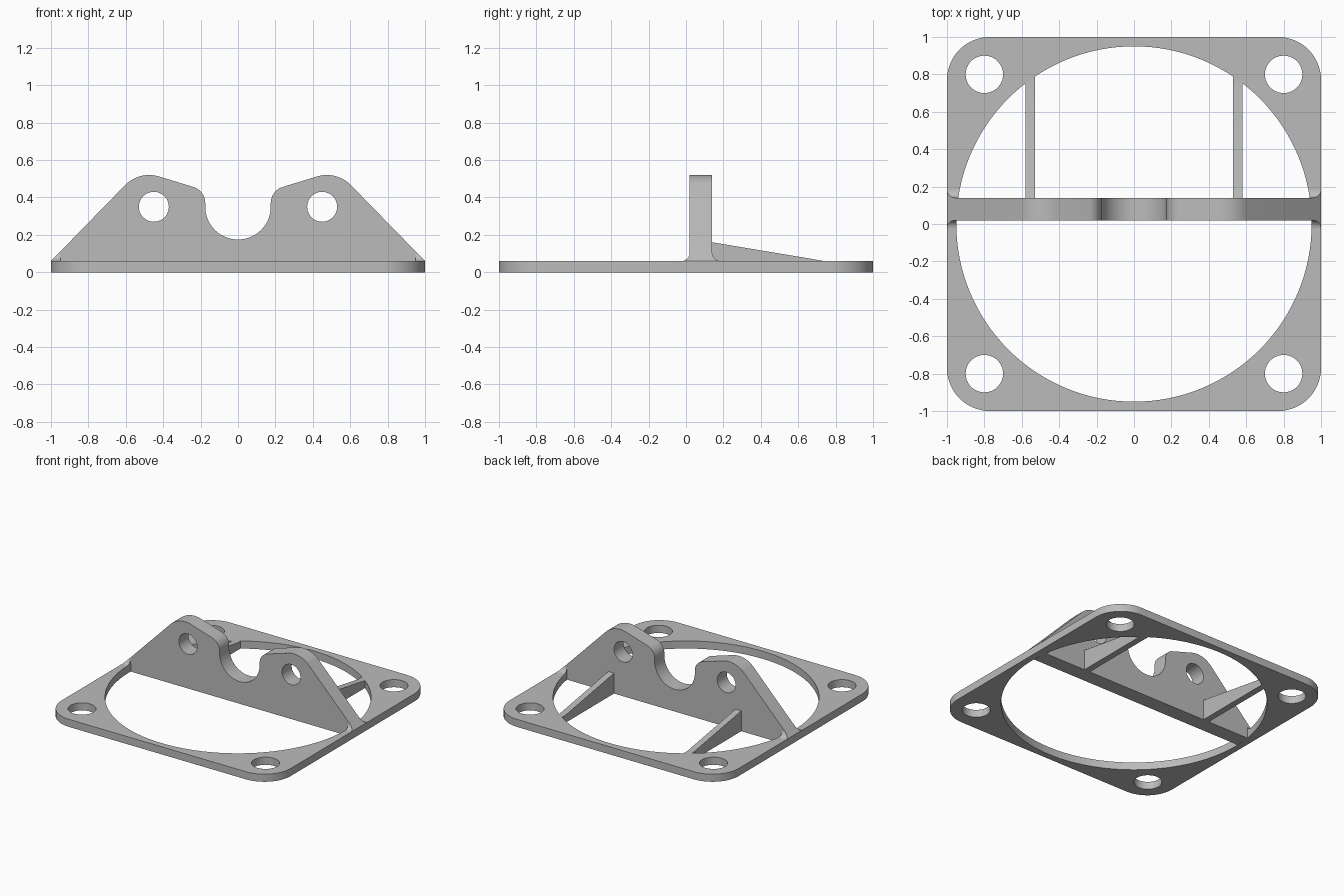
import bpy, bmesh
from math import cos, sin, radians
from mathutils import Vector

if "Cube" in bpy.data.objects:
    bpy.data.objects.remove(bpy.data.objects["Cube"], do_unlink=True)

grey = bpy.data.materials.new("plain grey")
grey.use_nodes = True
grey.diffuse_color = (0.5, 0.5, 0.5, 1)
grey.node_tree.nodes["Principled BSDF"].inputs["Base Color"].default_value = grey.diffuse_color


def arc(cx, cy, r, start, end, steps):
    """Points along an arc, angles in degrees."""
    angles = [radians(start + (end - start) * i / steps) for i in range(steps + 1)]
    return [(cx + r * cos(a), cy + r * sin(a)) for a in angles]


def circle(cx, cy, r, steps):
    return arc(cx, cy, r, 0, 360, steps)[:-1]


def prism(name, outline, axis, low, high):
    """Extrude a 2D outline along an axis between two positions."""
    place = {"x": lambda u, v: (low, u, v),
             "y": lambda u, v: (u, low, v),
             "z": lambda u, v: (u, v, low)}[axis]
    bm = bmesh.new()
    face = bm.faces.new([bm.verts.new(place(u, v)) for u, v in outline])
    grown = bmesh.ops.extrude_face_region(bm, geom=[face])["geom"]
    shift = Vector([(high - low) * (axis == a) for a in "xyz"])
    bmesh.ops.translate(bm, vec=shift,
                        verts=[g for g in grown if isinstance(g, bmesh.types.BMVert)])
    bmesh.ops.recalc_face_normals(bm, faces=bm.faces)
    mesh = bpy.data.meshes.new(name)
    bm.to_mesh(mesh)
    bm.free()
    mesh.materials.append(grey)
    ob = bpy.data.objects.new(name, mesh)
    bpy.context.collection.objects.link(ob)
    return ob


def cut(ob, cutters):
    """Subtract the cutters, apply the result and delete the cutters."""
    for c in cutters:
        mod = ob.modifiers.new("cut", "BOOLEAN")
        mod.operation, mod.solver, mod.object = "DIFFERENCE", "EXACT", c
    bpy.context.view_layer.update()
    graph = bpy.context.evaluated_depsgraph_get()
    mesh = bpy.data.meshes.new_from_object(ob.evaluated_get(graph))
    ob.modifiers.clear()
    ob.data = mesh
    for c in cutters:
        bpy.data.objects.remove(c, do_unlink=True)


def bore():
    return prism("bore_cutter", circle(0, 0, 0.95, 128), "z", -0.2, 0.4)


PLATE, FRONT, BACK = 0.06, 0.02, 0.14
SIDES = {"left": 1, "right": -1}
parts = []

# Square frame with rounded corners, large bore and four screw holes
corner, c = 0.23, 0.77
outline = []
for i, (sx, sy) in enumerate([(1, 1), (-1, 1), (-1, -1), (1, -1)]):
    outline += arc(sx * c, sy * c, corner, 90 * i, 90 * i + 90, 16)
frame = prism("base_frame", outline, "z", 0, PLATE)
cut(frame, [bore()] + [prism("screw_cutter", circle(x, y, 0.1, 48), "z", -0.2, 0.4)
                       for x in (-0.8, 0.8) for y in (-0.8, 0.8)])
parts.append(frame)

# Upright wall: two rounded lugs with a round notch between them
half = [(0.945, 0), (0.945, PLATE), (1, PLATE)]
half += arc(0.475, 0.34, 0.18, 46.7, 107, 14)
half += arc(0.265, 0.37, 0.09, 107, 180, 10)
notch = arc(0, 0.35, 0.175, 0, -180, 40)
profile = half + notch + [(-x, z) for x, z in reversed(half)]
wall = prism("upright_wall", profile, "y", FRONT, BACK)
cut(wall, [prism("pin_cutter", circle(s * 0.45, 0.35, 0.08, 48), "y", -0.2, 0.4)
           for s in SIDES.values()])
parts.append(wall)

r = 0.045
for side, s in SIDES.items():
    # Sloping rib behind the wall
    rib = [(BACK - 0.01, 0), (BACK - 0.01, 0.162), (0.74, PLATE), (0.785, PLATE), (0.785, 0)]
    parts.append(prism(side + "_rib", rib, "x", s * 0.53, s * 0.58))

    # Concave fillets where the wall meets the frame, trimmed by the wall slope
    for where, y, d in (("front", FRONT, -1), ("back", BACK, 1)):
        curve = arc(0, 0, r, 180, 270, 8)
        section = [(y, PLATE)] + [(y + d * (r + u), PLATE + r + v) for u, v in curve]
        fillet = prism(f"{side}_{where}_fillet", section, "x", s * 0.9, s)
        slope = [(s, PLATE), (s * 0.8, 0.272), (s * 0.8, 0.4), (s * 1.1, 0.4), (s * 1.1, PLATE - 0.106)]
        cut(fillet, [bore(), prism("slope_cutter", slope, "y", -0.2, 0.4)])
        parts.append(fillet)

# Smooth the round surfaces while keeping edges sharp
bpy.ops.object.select_all(action="DESELECT")
for ob in parts:
    ob.select_set(True)
bpy.context.view_layer.objects.active = frame
bpy.ops.object.shade_smooth_by_angle(angle=radians(25))
